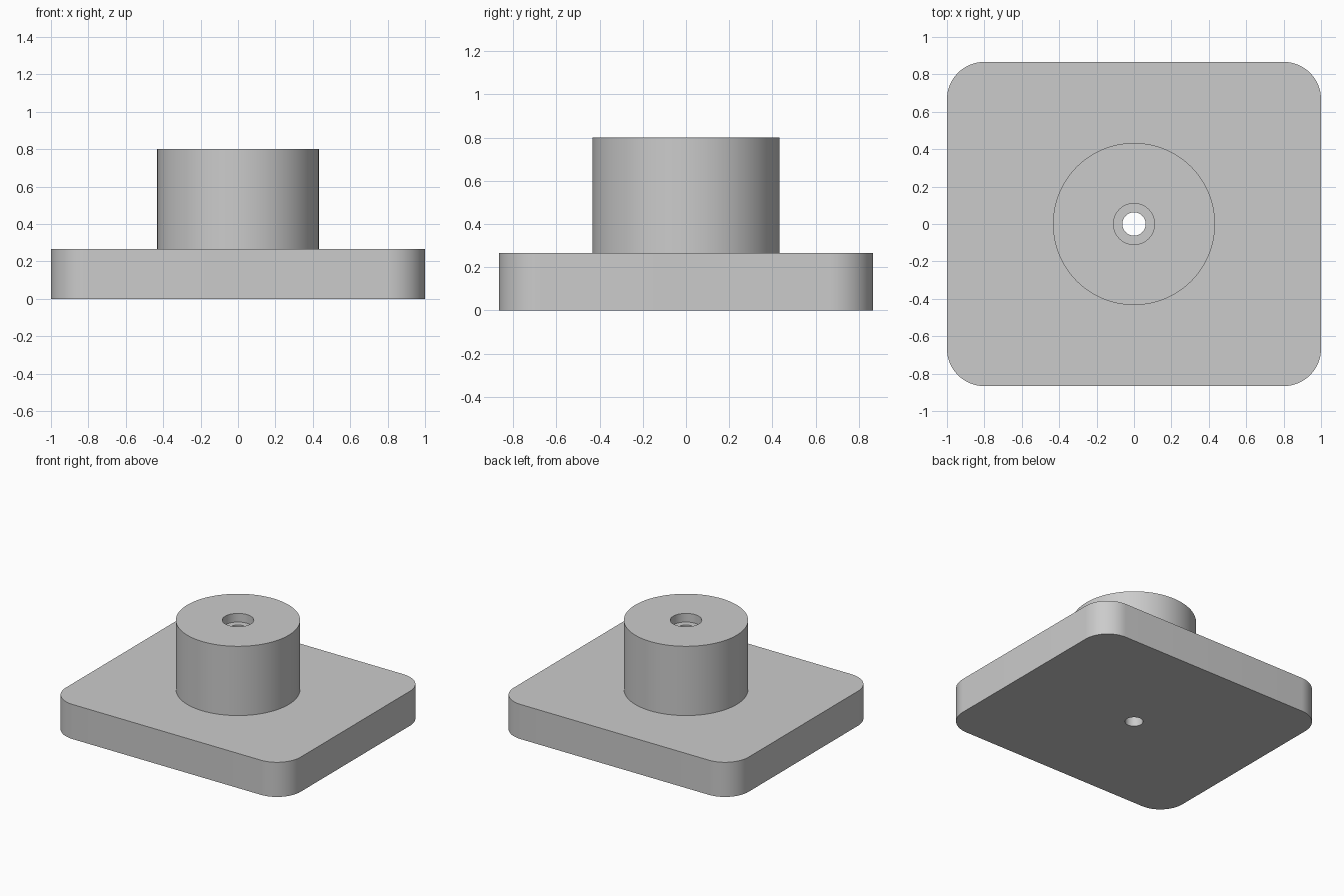
import bpy
import math

# Remove the default cube
if "Cube" in bpy.data.objects:
    bpy.data.objects.remove(bpy.data.objects["Cube"], do_unlink=True)

UNIT = 1 / 15            # one drawing unit
PLATE_W, PLATE_D, PLATE_H = 30 * UNIT, 26 * UNIT, 4 * UNIT
CORNER_R = 3 * UNIT
BOSS_R, TOTAL_H = 6.5 * UNIT, 12 * UNIT
HOLE_R, RECESS_R, RECESS_DEPTH = 0.0625, 0.11, UNIT

grey = bpy.data.materials.new("plain grey")
grey.use_nodes = True
colour = (0.6, 0.6, 0.6, 1)
grey.diffuse_color = colour
grey.node_tree.nodes["Principled BSDF"].inputs["Base Color"].default_value = colour


def cylinder(name, radius, z0, z1, sides=96):
    bpy.ops.mesh.primitive_cylinder_add(
        vertices=sides, radius=radius, depth=z1 - z0, location=(0, 0, (z0 + z1) / 2))
    obj = bpy.context.object
    obj.name = name
    obj.data.materials.append(grey)
    return obj


def apply_modifier(obj, mod):
    bpy.context.view_layer.objects.active = obj
    bpy.ops.object.modifier_apply(modifier=mod.name)


def combine(obj, other, operation):
    mod = obj.modifiers.new(operation.lower(), 'BOOLEAN')
    mod.operation = operation
    mod.solver = 'EXACT'
    mod.object = other
    apply_modifier(obj, mod)
    bpy.data.objects.remove(other, do_unlink=True)


# Base plate with rounded vertical corners
bpy.ops.mesh.primitive_cube_add(size=1, location=(0, 0, PLATE_H / 2))
base = bpy.context.object
base.name = "base_plate_with_boss"
base.scale = (PLATE_W, PLATE_D, PLATE_H)
bpy.ops.object.transform_apply(location=True, rotation=False, scale=True)
base.data.materials.append(grey)
weights = base.data.attributes.new("bevel_weight_edge", 'FLOAT', 'EDGE')
for edge in base.data.edges:
    a, b = (base.data.vertices[i].co for i in edge.vertices)
    weights.data[edge.index].value = float(abs(a.z - b.z) > PLATE_H / 2)
bevel = base.modifiers.new("corners", 'BEVEL')
bevel.limit_method = 'WEIGHT'
bevel.width = CORNER_R
bevel.segments = 16
apply_modifier(base, bevel)

# Round boss, sunk into the plate so the two join as one solid
combine(base, cylinder("boss", BOSS_R, PLATE_H / 2, TOTAL_H), 'UNION')

# Through hole, then the wider recess at its top
combine(base, cylinder("hole_cutter", HOLE_R, -UNIT, TOTAL_H + UNIT, 64), 'DIFFERENCE')
combine(base, cylinder("recess_cutter", RECESS_R, TOTAL_H - RECESS_DEPTH,
                       TOTAL_H + UNIT, 64), 'DIFFERENCE')

# Smooth curved walls, sharp rims
bpy.ops.object.select_all(action='DESELECT')
base.select_set(True)
bpy.context.view_layer.objects.active = base
bpy.ops.object.shade_smooth_by_angle(angle=math.radians(30))
